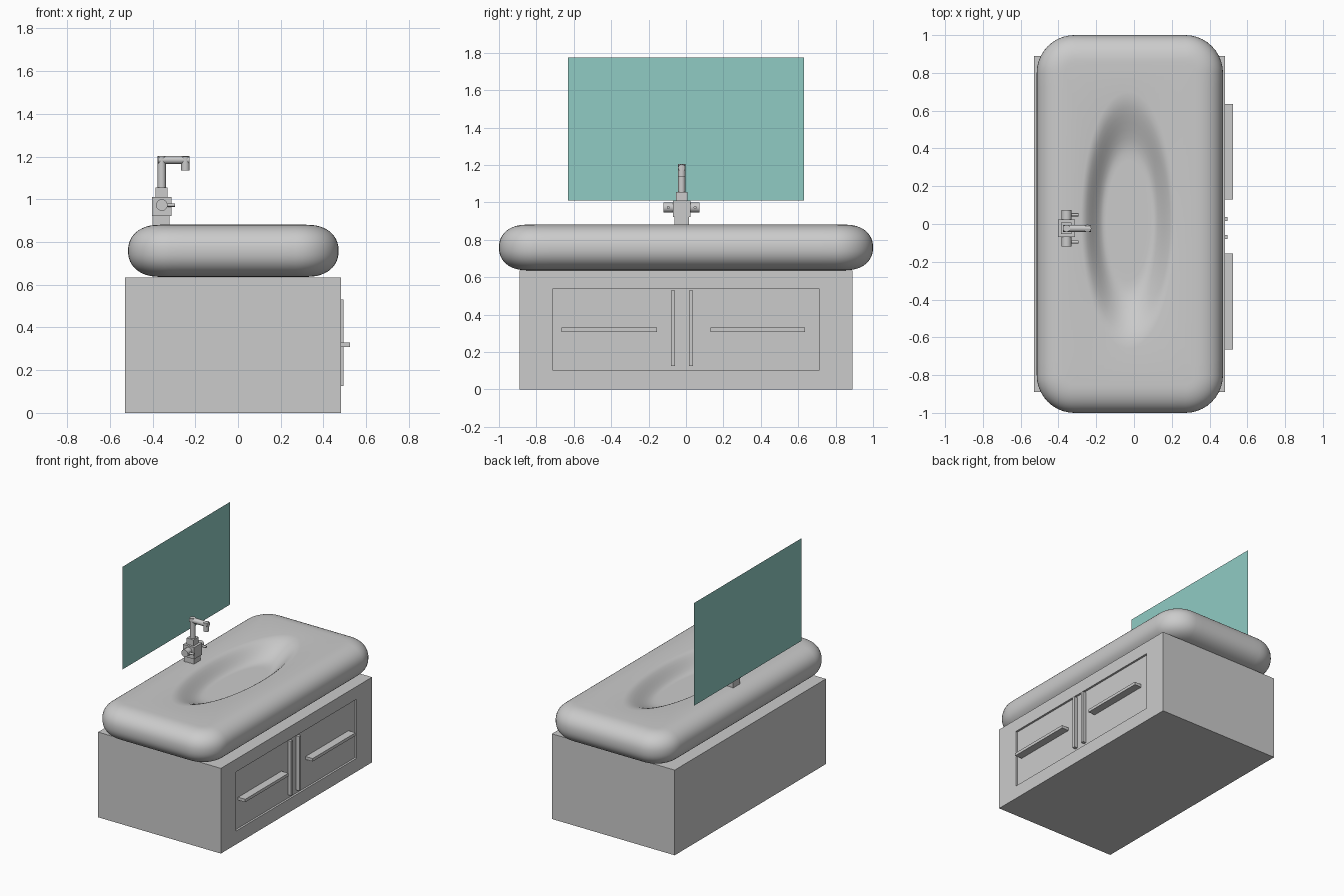
import bpy, bmesh
from math import sin, cos, pi, atan2, radians
from mathutils import Vector

if "Cube" in bpy.data.objects:
    bpy.data.objects.remove(bpy.data.objects["Cube"])


def finish(name, bm, smooth=True):
    bmesh.ops.recalc_face_normals(bm, faces=bm.faces)
    me = bpy.data.meshes.new(name)
    bm.to_mesh(me)
    bm.free()
    ob = bpy.data.objects.new(name, me)
    bpy.context.collection.objects.link(ob)
    if smooth:
        bpy.ops.object.select_all(action='DESELECT')
        ob.select_set(True)
        bpy.context.view_layer.objects.active = ob
        bpy.ops.object.shade_smooth_by_angle(angle=radians(40))
    return ob


def box_bm(lo, hi):
    bm = bmesh.new()
    bmesh.ops.create_cube(bm, size=1)
    lo, hi = Vector(lo), Vector(hi)
    for v in bm.verts:
        v.co = Vector([(lo[i] + hi[i]) / 2 + v.co[i] * (hi[i] - lo[i]) for i in range(3)])
    return bm


def box(name, lo, hi):
    return finish(name, box_bm(lo, hi), False)


def rod(name, a, b, r, n=24):
    a, b = Vector(a), Vector(b)
    bm = bmesh.new()
    bmesh.ops.create_cone(bm, cap_ends=True, segments=n, radius1=r, radius2=r, depth=(b - a).length)
    rot = (b - a).to_track_quat('Z', 'Y')
    for v in bm.verts:
        v.co = rot @ v.co + (a + b) / 2
    return finish(name, bm)


# cabinet with a shallow door recess on the +x face
bm = box_bm((-0.53, -0.89, 0), (0.482, 0.89, 0.635))
front = max(bm.faces, key=lambda f: f.calc_center_median().x)
bmesh.ops.inset_region(bm, faces=[front], thickness=0.1)
for depth in (0, 0.015):
    if depth:
        bmesh.ops.inset_region(bm, faces=[front], thickness=0.0001)
    for v in front.verts:
        v.co = (0.482 - depth, 0.71 if v.co.y > 0 else -0.71, 0.54 if v.co.z > 0.3 else 0.1)
finish("cabinet", bm, False)

# door handles and centre bars
for label, y0, y1, b0, b1 in (("left", -0.665, -0.155, -0.08, -0.058),
                              ("right", 0.13, 0.635, 0.015, 0.037)):
    box(label + "_handle", (0.46, y0, 0.308), (0.525, y1, 0.33))
    box(label + "_door_bar", (0.46, b0, 0.125), (0.495, b1, 0.53))


# sink slab: rounded-rectangle rings lofted into an oval bowl
CX, HX, HY, R = -0.022, 0.493, 1.0, 0.2


def rounded_rect(inset):
    hx, hy, r = HX - inset, HY - inset, R - inset
    corners = []
    for k, (sx, sy) in enumerate(((1, 1), (-1, 1), (-1, -1), (1, -1))):
        corners.append([(sx * (hx - r) + r * cos((k + i / 10) * pi / 2),
                         sy * (hy - r) + r * sin((k + i / 10) * pi / 2)) for i in range(11)])
    pts = []
    for k in range(4):
        a, b = corners[k][-1], corners[(k + 1) % 4][0]
        n = 10 if k % 2 == 0 else 20
        pts += corners[k]
        pts += [(a[0] + (b[0] - a[0]) * i / n, a[1] + (b[1] - a[1]) * i / n) for i in range(1, n)]
    return pts


rings = []
for i in range(25):
    t = -pi / 2 + pi * i / 24
    z = 0.759 + 0.122 * (abs(sin(t)) ** 0.9) * (1 if t > 0 else -1)
    rings.append([(CX + x, y, z) for x, y in rounded_rect(0.15 * (1 - cos(t) ** 0.9 if cos(t) > 1e-6 else 1))])
angles = [atan2(y / HY, x / HX) for x, y in rounded_rect(0)]
for i in range(17):
    s = 1 - 0.95 * i / 16
    f = min(1, (1 - s) / 0.5)
    z = 0.881 - 0.1 * f * f * (3 - 2 * f)
    rings.append([(-0.03 + 0.25 * s * cos(a), 0.02 + 0.68 * s * sin(a), z) for a in angles])
bm = bmesh.new()
loops = [[bm.verts.new(p) for p in ring] for ring in rings]
n = len(angles)
for lo, hi in zip(loops, loops[1:]):
    for i in range(n):
        bm.faces.new((lo[i], lo[(i + 1) % n], hi[(i + 1) % n], hi[i]))
bm.faces.new(loops[0])
bm.faces.new(loops[-1])
finish("sink", bm)

# tap body, neck and spout
Y, X = -0.023, -0.357
box("tap_base", (-0.40, Y - 0.039, 0.87), (-0.32, Y + 0.039, 0.925))
box("tap_body", (-0.403, Y - 0.047, 0.922), (-0.312, Y + 0.047, 1.01))
box("tap_neck", (-0.387, Y - 0.03, 1.01), (-0.33, Y + 0.03, 1.055))
rod("spout_riser", (X, Y, 1.05), (X, Y, 1.204), 0.019)
rod("spout_arm", (X - 0.018, Y, 1.185), (-0.228, Y, 1.185), 0.019)
rod("spout_tip", (-0.246, Y, 1.135), (-0.246, Y, 1.2), 0.02)

# tap knobs with levers
for label, s in (("left", -1), ("right", 1)):
    rod(label + "_knob", (X, Y + s * 0.045, 0.973), (X, Y + s * 0.096, 0.973), 0.027)
    rod(label + "_lever", (X, Y + s * 0.072, 0.973), (-0.295, Y + s * 0.072, 0.973), 0.008, 16)

# mirror pane
bm = bmesh.new()
bm.faces.new([bm.verts.new((-0.508, y, z)) for y, z in
              ((-0.632, 1.01), (0.632, 1.01), (0.632, 1.775), (-0.632, 1.775))])
mirror = finish("mirror", bm, False)
glass = bpy.data.materials.new("mirror_glass")
glass.diffuse_color = (0.28, 0.6, 0.55, 1)
glass.use_nodes = True
glass.node_tree.nodes["Principled BSDF"].inputs["Base Color"].default_value = glass.diffuse_color
mirror.data.materials.append(glass)
